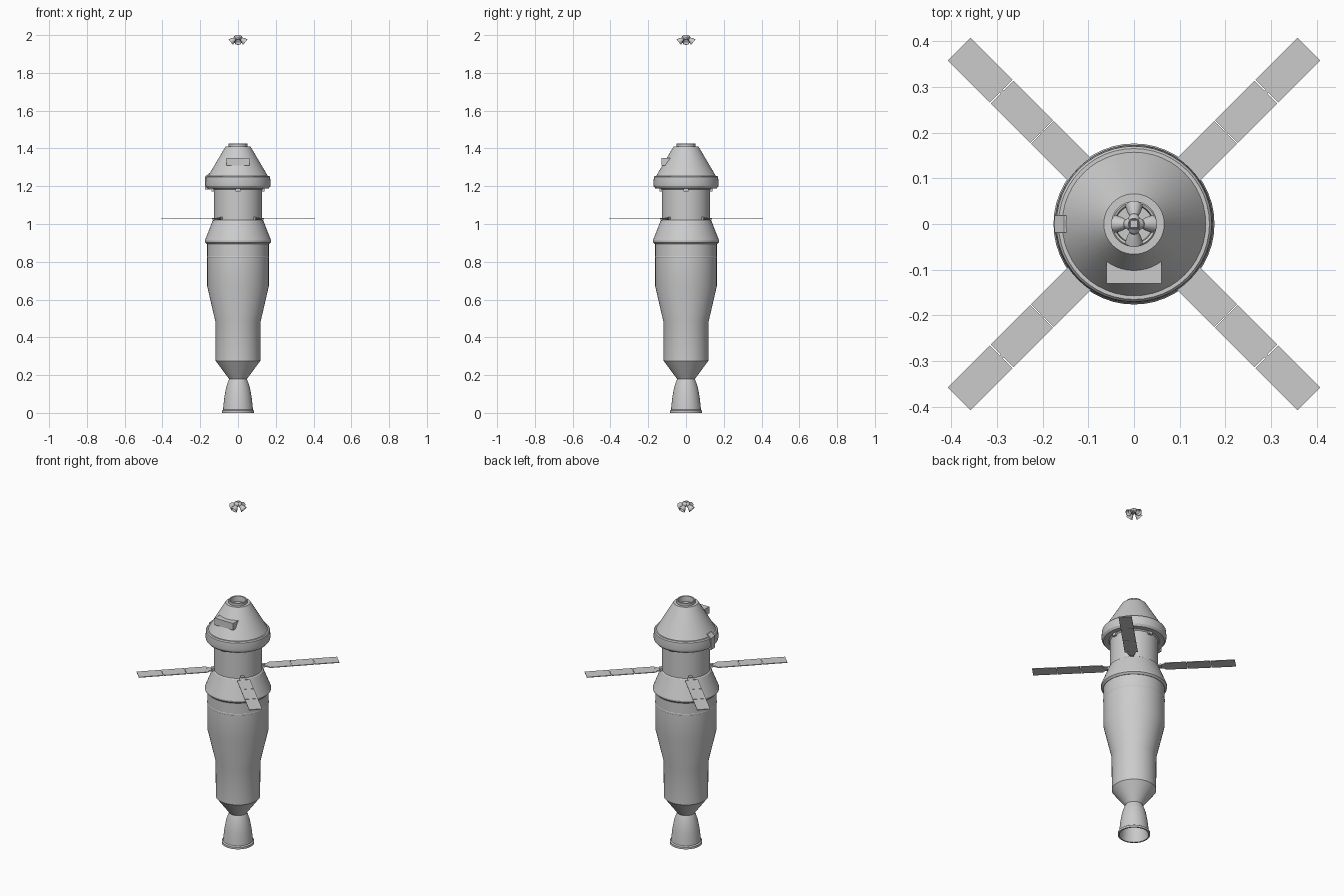
import bpy, bmesh, math
from mathutils import Matrix, Vector

if "Cube" in bpy.data.objects:
    bpy.data.objects.remove(bpy.data.objects["Cube"])


def finish(name, bm, smooth=True):
    bmesh.ops.recalc_face_normals(bm, faces=bm.faces)
    me = bpy.data.meshes.new(name)
    bm.to_mesh(me)
    bm.free()
    ob = bpy.data.objects.new(name, me)
    bpy.context.collection.objects.link(ob)
    if smooth:
        bpy.ops.object.select_all(action='DESELECT')
        ob.select_set(True)
        bpy.context.view_layer.objects.active = ob
        bpy.ops.object.shade_smooth_by_angle(angle=math.radians(25))
    return ob


def lathe(name, profile, sides=48, matrix=None):
    """Revolve (radius, z) points around z."""
    bm = bmesh.new()
    vs = [bm.verts.new((r, 0, z)) for r, z in profile]
    es = [bm.edges.new(p) for p in zip(vs, vs[1:])]
    bmesh.ops.spin(bm, geom=vs + es, cent=(0, 0, 0), axis=(0, 0, 1),
                   angle=2 * math.pi, steps=sides, use_duplicate=False)
    bmesh.ops.remove_doubles(bm, verts=bm.verts, dist=1e-5)
    if matrix:
        bm.transform(matrix)
    return finish(name, bm)


def box(name, x, y, z, matrix=None):
    """Box from (min, max) ranges."""
    bm = bmesh.new()
    bmesh.ops.create_cube(bm, size=1)
    for v in bm.verts:
        v.co = Vector([(a + b) / 2 + c * (b - a) for (a, b), c in zip((x, y, z), v.co)])
    if matrix:
        bm.transform(matrix)
    return finish(name, bm, False)


def prism(name, outline, half_y=None, half_z=None, matrix=None):
    """Extrude an outline along y (points are x, z) or along z (points are x, y)."""
    bm = bmesh.new()
    if half_y:
        pts, d = [(a, -half_y, b) for a, b in outline], (0, 2 * half_y, 0)
    else:
        pts, d = [(a, b, -half_z) for a, b in outline], (0, 0, 2 * half_z)
    f = bm.faces.new([bm.verts.new(p) for p in pts])
    ext = bmesh.ops.extrude_face_region(bm, geom=[f], use_keep_orig=True)['geom']
    bmesh.ops.translate(bm, vec=d, verts=[g for g in ext if isinstance(g, bmesh.types.BMVert)])
    if matrix:
        bm.transform(matrix)
    return finish(name, bm, False)


# Main engine bell, hollow, with a rim lip
lathe("engine_bell", [(0, 0.17), (0.036, 0.165), (0.054, 0.12), (0.066, 0.07), (0.073, 0.015),
                      (0.078, 0), (0.086, 0), (0.086, 0.012), (0.079, 0.017), (0.077, 0.04),
                      (0.072, 0.085), (0.063, 0.135), (0.05, 0.172), (0.044, 0.185)])

# Upper stage: thrust cone, lower tank, flare, upper tank with seam
lathe("upper_stage", [(0, 0.178), (0.046, 0.178), (0.118, 0.275), (0.119, 0.48), (0.163, 0.67),
                      (0.163, 0.82), (0.164, 0.822), (0.164, 0.828), (0.163, 0.83),
                      (0.163, 0.895), (0, 0.895)])

# Conical adapter with flange
lathe("adapter", [(0, 0.89), (0.165, 0.893), (0.175, 0.903), (0.176, 0.912),
                  (0.134, 1.018), (0.128, 1.022), (0, 1.022)])

# Service module
lathe("service_module", [(0, 1.02), (0.128, 1.02), (0.128, 1.182), (0.134, 1.188), (0.134, 1.2), (0, 1.2)])

# Crew capsule: heat shield ring, cone and recessed docking tunnel
lathe("capsule_ring", [(0, 1.19), (0.162, 1.188), (0.171, 1.2), (0.173, 1.212),
                       (0.17, 1.248), (0.165, 1.254), (0.155, 1.254)])
lathe("crew_capsule", [(0.157, 1.235), (0.157, 1.256), (0.071, 1.402), (0.066, 1.41), (0.05, 1.41)])
lathe("docking_tunnel", [(0.05, 1.4), (0.05, 1.424), (0.047, 1.427), (0.042, 1.425), (0.04, 1.395), (0, 1.395)])

# Window hood on the front of the cone
box("window_hood", (-0.06, 0.06), (-0.13, -0.07), (1.31, 1.35))

# Umbilical cover on the left of the ring
prism("umbilical_cover", [(-0.174, 1.182), (-0.174, 1.25), (-0.153, 1.27), (-0.138, 1.27), (-0.12, 1.182)],
      half_y=0.019)

for i in range(4):
    diag = Matrix.Rotation(math.radians(45 + 90 * i), 4, 'Z')
    cross = Matrix.Rotation(math.radians(90 * i), 4, 'Z')
    lift = diag @ Matrix.Translation((0, 0, 1.028))

    # Solar wing: tapered arm, hinge and three panels
    prism(f"wing_arm_{i}", [(0.12, -0.007), (0.12, 0.007), (0.168, 0.026), (0.168, -0.026)],
          half_z=0.003, matrix=lift)
    box(f"wing_hinge_{i}", (0.12, 0.145), (-0.01, 0.01), (-0.008, 0.01), lift)
    for k, (a, b) in enumerate(((0.165, 0.283), (0.286, 0.408), (0.411, 0.541))):
        box(f"solar_panel_{i}_{k}", (a, b), (-0.035, 0.035), (-0.002, 0.002), lift)
    box(f"panel_spine_{i}", (0.165, 0.535), (-0.004, 0.004), (-0.0015, 0.0015), lift)

    # Small thruster pods beneath the capsule ring
    box(f"thruster_pod_{i}", (0.125, 0.139), (-0.012, 0.012), (1.172, 1.19), cross)

    # Splayed nozzle of the escape motor, floating above the capsule
    tilt = (cross @ Matrix.Translation((0.004, 0, 1.99))
            @ Matrix.Rotation(math.radians(128), 4, 'Y'))
    lathe(f"escape_nozzle_{i}", [(0, 0), (0.013, 0), (0.013, 0.01), (0.009, 0.017), (0.014, 0.028),
                                 (0.019, 0.044), (0.017, 0.044), (0.012, 0.029), (0, 0.022)], 20, tilt)

# Cap joining the escape nozzles
lathe("escape_cap", [(0, 1.98), (0.018, 1.98), (0.016, 1.993), (0.011, 2.0), (0, 2.0)], 4,
      Matrix.Rotation(math.radians(45), 4, 'Z'))
